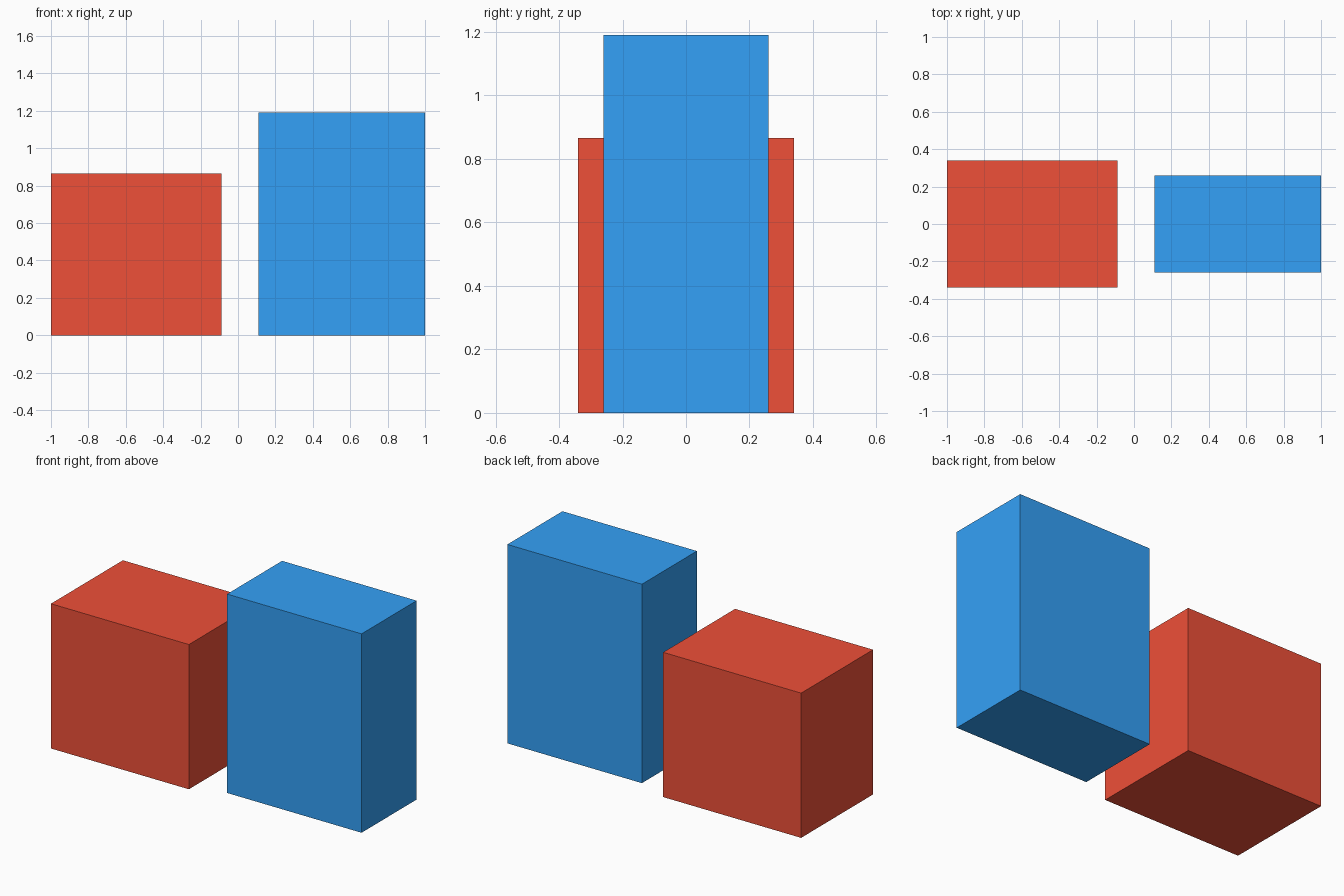
import bpy

if "Cube" in bpy.data.objects:
    bpy.data.objects.remove(bpy.data.objects["Cube"])


def make_block(name, low, high, color):
    """Flat-faced box spanning two opposite corners, with its own colour."""
    size = [h - l for l, h in zip(low, high)]
    centre = [(h + l) / 2 for l, h in zip(low, high)]
    bpy.ops.mesh.primitive_cube_add(size=1, location=centre)
    block = bpy.context.object
    block.name = name
    block.scale = size
    bpy.ops.object.transform_apply(location=False, rotation=False, scale=True)
    material = bpy.data.materials.new(name + "_color")
    material.diffuse_color = (*color, 1)
    material.use_nodes = True
    material.node_tree.nodes["Principled BSDF"].inputs["Base Color"].default_value = material.diffuse_color
    block.data.materials.append(material)


# Short, deep block on the left
make_block("red_block", (-1, -0.34, 0), (-0.087, 0.34, 0.866), (0.86, 0.08, 0.04))

# Tall, thin block on the right
make_block("blue_block", (0.11, -0.26, 0), (1, 0.26, 1.19), (0.034, 0.356, 0.93))
